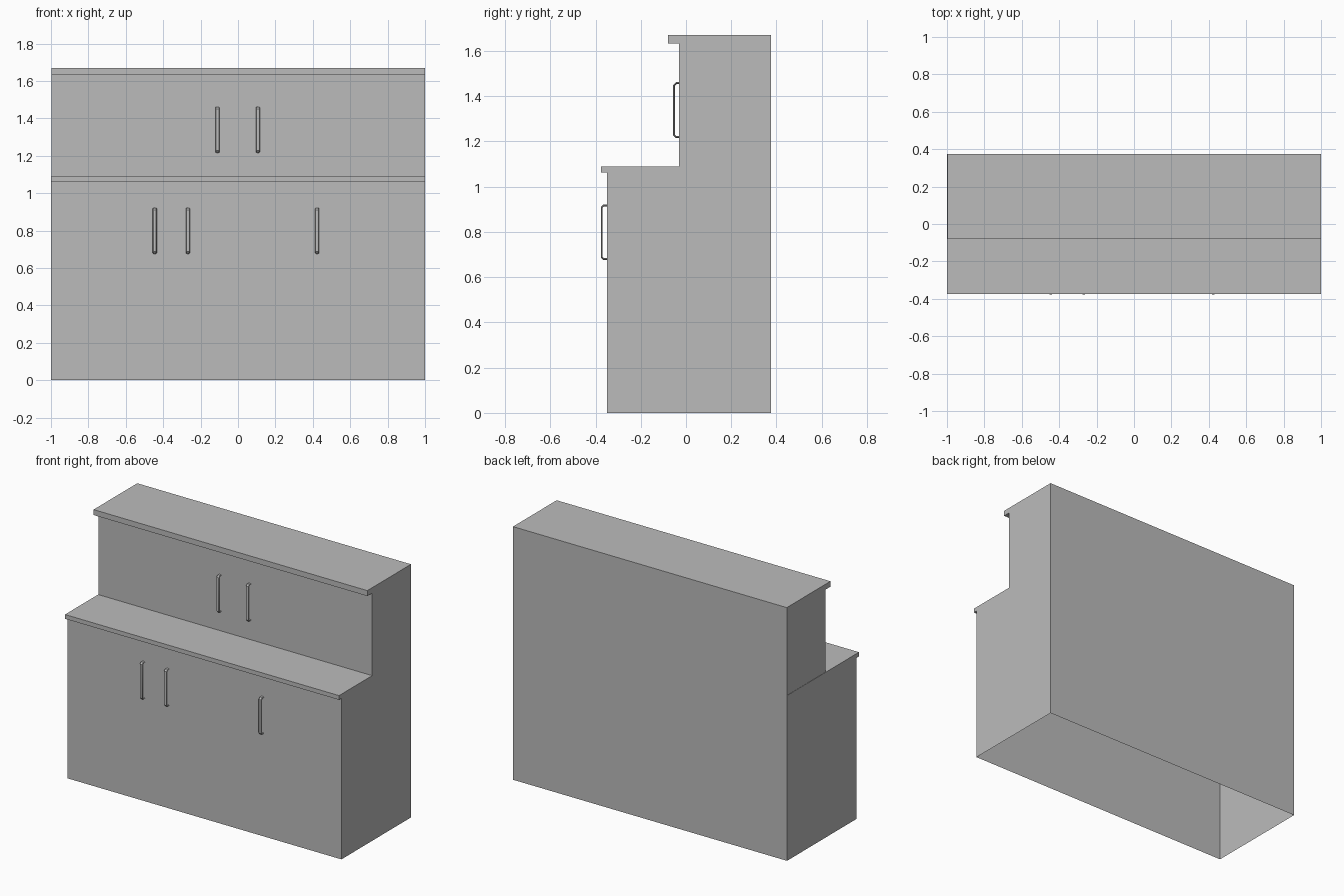
import bpy
import bmesh
from mathutils import Vector

cube = bpy.data.objects.get("Cube")
if cube:
    bpy.data.objects.remove(cube, do_unlink=True)

grey = bpy.data.materials.new("plain grey")
grey.use_nodes = True
colour = (0.5, 0.5, 0.5, 1)
grey.diffuse_color = colour
grey.node_tree.nodes["Principled BSDF"].inputs["Base Color"].default_value = colour

BACK, COUNTER, TOP = 0.375, 1.09, 1.67


def shell(name, profile, x0, x1):
    """Side profile (y, z) extruded along x, open underneath.
    The first and last profile points are the bottom edge."""
    bm = bmesh.new()
    ends = [[bm.verts.new((x, y, z)) for y, z in profile] for x in (x0, x1)]
    for end in ends:
        bm.faces.new(end)
    for i in range(len(profile) - 1):
        bm.faces.new((ends[0][i], ends[0][i + 1], ends[1][i + 1], ends[1][i]))
    bmesh.ops.recalc_face_normals(bm, faces=bm.faces)
    # Outward on an open shell: the back wall must face +y
    back = max(bm.faces, key=lambda f: f.calc_center_median().y)
    if back.normal.y < 0:
        bmesh.ops.reverse_faces(bm, faces=bm.faces)
    mesh = bpy.data.meshes.new(name)
    bm.to_mesh(mesh)
    bm.free()
    mesh.materials.append(grey)
    obj = bpy.data.objects.new(name, mesh)
    bpy.context.collection.objects.link(obj)


def cabinet(name, front, lip, bottom, top, lip_depth, x0):
    shell(name, [(front, bottom), (front, top - lip_depth), (lip, top - lip_depth),
                 (lip, top), (BACK, top), (BACK, bottom)], x0, 1)


def handle(name, x, front, reach, low, high):
    """Flattened tube bent into a shallow U."""
    r = 0.0045
    out, near = front - reach + r, front - reach + 3 * r
    path = [(front, low + r), (near, low + r), (out, low + 3 * r),
            (out, high - 3 * r), (near, high - r), (front, high - r)]
    curve = bpy.data.curves.new(name, 'CURVE')
    curve.dimensions = '3D'
    curve.bevel_depth = r
    curve.bevel_resolution = 2
    curve.use_fill_caps = True
    spline = curve.splines.new('POLY')
    spline.points.add(len(path) - 1)
    for point, (y, z) in zip(spline.points, path):
        point.co = (0, y, z, 1)
    curve.materials.append(grey)
    obj = bpy.data.objects.new(name, curve)
    bpy.context.collection.objects.link(obj)
    obj.location = Vector((x, 0, 0))
    obj.scale.x = 2.4
    bpy.ops.object.select_all(action='DESELECT')
    obj.select_set(True)
    bpy.context.view_layer.objects.active = obj
    bpy.ops.object.convert(target='MESH')
    bpy.ops.object.shade_smooth_by_angle()


# Base cabinet with counter lip, and the shallower upper cabinet with cornice
cabinet("base_cabinet", -0.35, -0.375, 0, COUNTER, 0.028, -1)
cabinet("upper_cabinet", -0.03, -0.08, COUNTER, TOP, 0.036, -0.998)

# Door handles
for i, x in enumerate((-0.445, -0.268, 0.423)):
    handle(f"lower_handle_{i + 1}", x, -0.35, 0.027, 0.675, 0.922)
for i, x in enumerate((-0.11, 0.106)):
    handle(f"upper_handle_{i + 1}", x, -0.03, 0.027, 1.215, 1.462)
